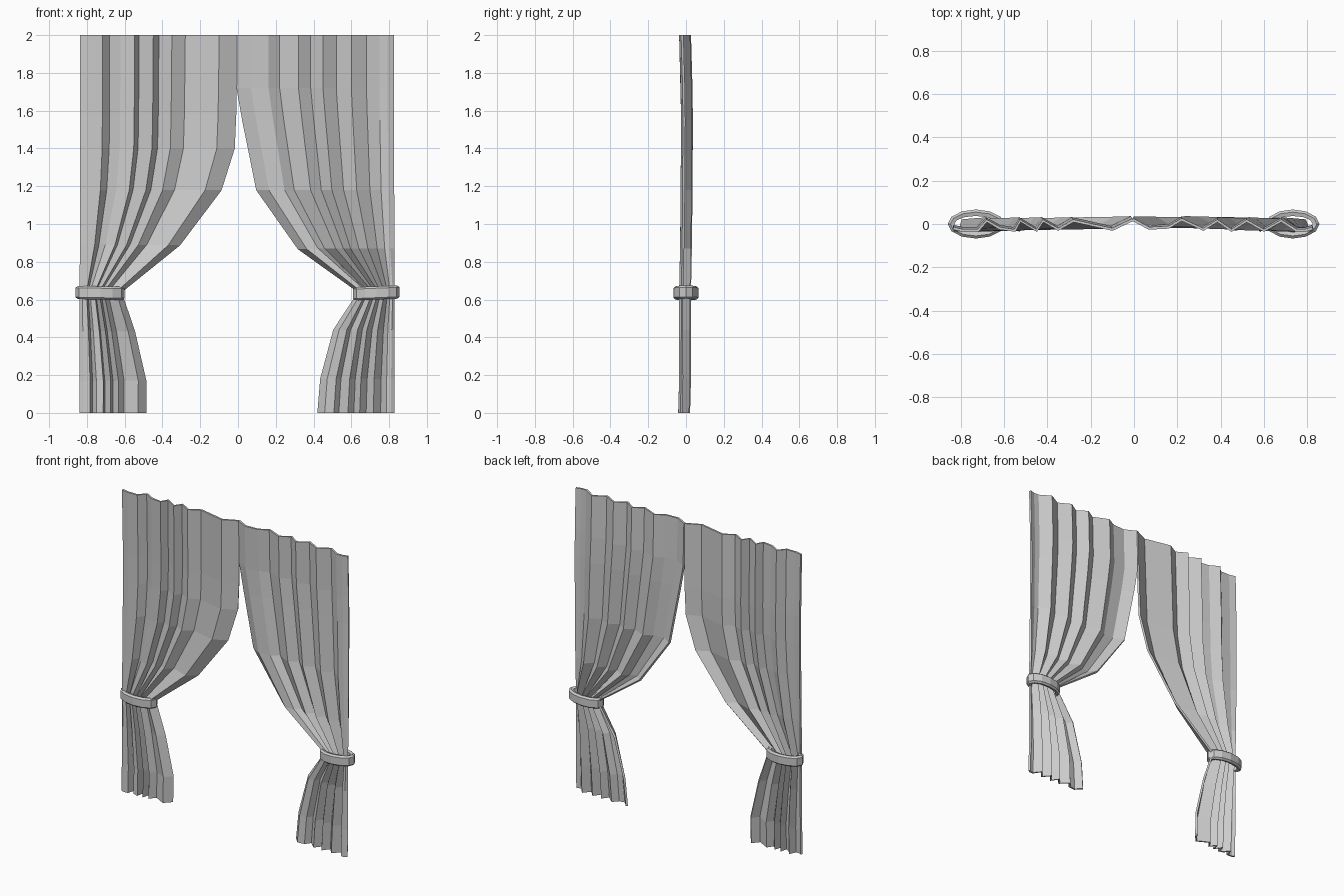
import bpy
import math

cube = bpy.data.objects.get("Cube")
if cube:
    bpy.data.objects.remove(cube, do_unlink=True)

fabric = bpy.data.materials.new("grey fabric")
fabric.use_nodes = True
grey = (0.6, 0.6, 0.6, 1)
fabric.diffuse_color = grey
fabric.node_tree.nodes["Principled BSDF"].inputs["Base Color"].default_value = grey


def make_object(name, verts, faces):
    mesh = bpy.data.meshes.new(name)
    mesh.from_pydata(verts, [], faces)
    mesh.materials.append(fabric)
    mesh.update()
    obj = bpy.data.objects.new(name, mesh)
    bpy.context.collection.objects.link(obj)
    return obj


# Pleated panel: a top fold line swept down, squeezed towards its outer edge
def curtain(name, folds, hem):
    outer, inner = folds[0][0], folds[-1][0]
    verts, faces, n = [], [], len(folds)
    for z, edge, shift in hem:
        for x, y in folds:
            f = (x - outer) / (inner - outer)
            verts.append((outer + f * (edge - outer), y + shift, z))
    for r in range(len(hem) - 1):
        for c in range(n - 1):
            a = r * n + c
            faces.append((a, a + 1, a + n + 1, a + n))
    obj = make_object(name, verts, faces)
    solid = obj.modifiers.new("cloth thickness", "SOLIDIFY")
    solid.thickness = 0.013
    solid.offset = 0


# Tie band: a chunky bevelled section swept round an oval
def tie_band(name, x, z, rx, ry, tilt, sides=12):
    section = [(0, -.025), (0, .025), (-.012, .035), (-.03, .03),
               (-.03, -.03), (-.012, -.035)]
    verts, faces, m = [], [], len(section)
    for i in range(sides):
        a = math.tau * i / sides
        for inset, h in section:
            px = (rx + inset) * math.cos(a)
            verts.append((x + px, (ry + inset) * math.sin(a), z + h + px * tilt))
        for j in range(m):
            k, nxt = (j + 1) % m, (i + 1) % sides
            faces.append((i * m + j, nxt * m + j, nxt * m + k, i * m + k))
    make_object(name, verts, faces)


# Fold lines run from the outer edge to the middle
right_folds = [(-.835, -.02), (-.79, -.03), (-.72, -.03), (-.68, .015),
               (-.62, -.02), (-.55, -.03), (-.525, .015), (-.45, -.03),
               (-.42, .015), (-.35, -.025), (-.28, .015), (-.1, -.025),
               (-.005, .02)]
left_folds = [(.825, -.02), (.79, -.03), (.75, -.03), (.68, .015),
              (.6, -.03), (.52, .015), (.45, -.03), (.385, .015),
              (.32, -.025), (.22, .02), (.16, -.015), (.07, -.02),
              (-.005, .02)]

# Rows of height, inner edge and depth shift
right_hem = [(2, -.005, 0), (1.58, -.012, .01), (1.4, -.02, .01),
             (1.18, -.09, .008), (.89, -.31, .005), (.64, -.62, 0),
             (.43, -.55, 0), (.17, -.49, 0), (0, -.49, -.005)]
left_hem = [(2, -.005, 0), (1.72, -.005, .008), (1.55, .025, .01),
            (1.18, .1, .008), (.87, .32, .005), (.64, .64, 0),
            (.44, .51, 0), (.18, .44, 0), (0, .425, -.005)]

curtain("right_curtain", right_folds, right_hem)
curtain("left_curtain", left_folds, left_hem)
tie_band("right_tie_band", -.73, .635, .13, .067, -.02)
tie_band("left_tie_band", .733, .635, .123, .067, .04)
